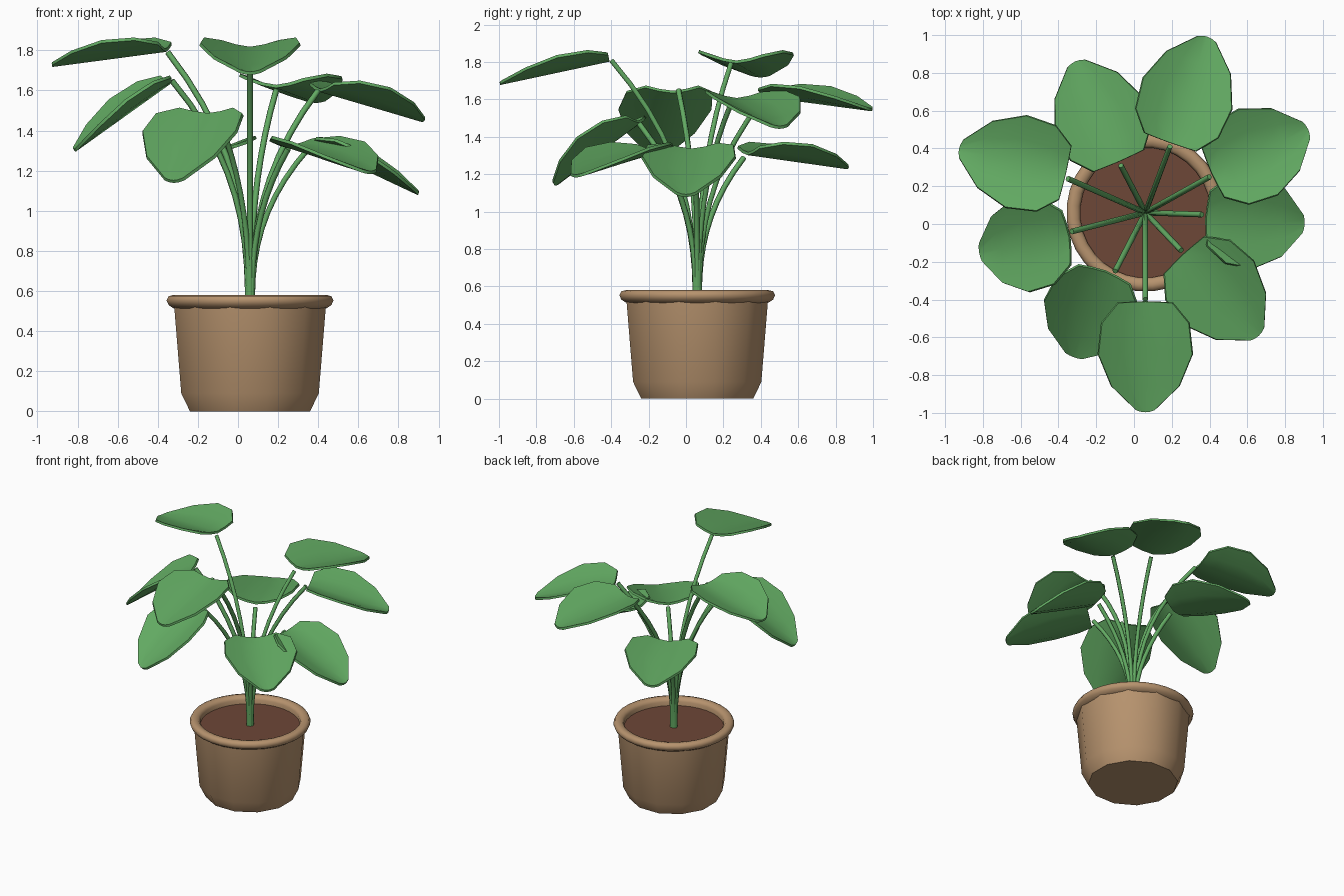
import bpy, bmesh, math
from mathutils import Vector

if "Cube" in bpy.data.objects:
    bpy.data.objects.remove(bpy.data.objects["Cube"])

CX, CY = 0.06, 0.06   # pot axis


def material(name, rgb):
    m = bpy.data.materials.new(name)
    m.diffuse_color = (*rgb, 1)
    m.use_nodes = True
    m.node_tree.nodes["Principled BSDF"].inputs["Base Color"].default_value = m.diffuse_color
    return m


GREEN = material("leaf green", (0.122, 0.40, 0.122))
CLAY = material("tan clay", (0.47, 0.29, 0.155))
EARTH = material("brown soil", (0.155, 0.063, 0.038))


def finish(name, bm, mat, angle):
    bmesh.ops.recalc_face_normals(bm, faces=bm.faces)
    mesh = bpy.data.meshes.new(name)
    bm.to_mesh(mesh)
    bm.free()
    obj = bpy.data.objects.new(name, mesh)
    bpy.context.collection.objects.link(obj)
    mesh.materials.append(mat)
    bpy.ops.object.select_all(action='DESELECT')
    obj.select_set(True)
    bpy.context.view_layer.objects.active = obj
    bpy.ops.object.shade_smooth_by_angle(angle=math.radians(angle))
    return obj


def lathe(name, profile, sides, mat, closed=False, cap=False, angle=35):
    """Turn a (radius, height) profile around the pot axis."""
    bm = bmesh.new()
    rings = []
    for r, z in profile:
        rings.append([bm.verts.new((CX + r * math.cos(a), CY + r * math.sin(a), z))
                      for a in (math.tau * (i + 0.5) / sides for i in range(sides))])
    pairs = list(zip(rings, rings[1:]))
    if closed:
        pairs.append((rings[-1], rings[0]))
    for lo, hi in pairs:
        for i in range(sides):
            j = (i + 1) % sides
            bm.faces.new((lo[i], lo[j], hi[j], hi[i]))
    if cap:
        bm.faces.new(rings[0])
    return finish(name, bm, mat, angle)


# Pot: faceted body, rounded rim, inner wall and soil
lathe("pot_body", [(0.31, 0), (0.355, 0.09), (0.392, 0.53)], 12, CLAY, cap=True)
lathe("pot_rim", [(0.345, 0.50), (0.385, 0.515), (0.408, 0.53), (0.418, 0.553),
                  (0.408, 0.574), (0.385, 0.58), (0.358, 0.574), (0.345, 0.555)],
      32, CLAY, closed=True, angle=60)
lathe("soil", [(0.35, 0.525)], 32, EARTH, cap=True)


def stem(name, end):
    """Thin stalk that rises from the soil and bends outward."""
    root, n = Vector((CX, CY, 0.5)), 10
    curve = bpy.data.curves.new(name, 'CURVE')
    curve.dimensions = '3D'
    curve.bevel_depth = 0.015
    curve.bevel_resolution = 1
    curve.use_fill_caps = True
    spline = curve.splines.new('POLY')
    spline.points.add(n)
    az = math.atan2(end.y - CY, end.x - CX)
    for i, p in enumerate(spline.points):
        s = i / n
        h = s ** 2.5
        start = 0.012 * (1 - s)
        p.co = (CX + start * math.cos(az) + (end.x - CX) * h,
                CY + start * math.sin(az) + (end.y - CY) * h,
                root.z + (end.z - root.z) * s, 1)
    obj = bpy.data.objects.new(name, curve)
    bpy.context.collection.objects.link(obj)
    curve.materials.append(GREEN)
    bpy.ops.object.select_all(action='DESELECT')
    obj.select_set(True)
    bpy.context.view_layer.objects.active = obj
    bpy.ops.object.convert(target='MESH')
    bpy.ops.object.shade_smooth_by_angle(angle=math.radians(65))


# Half-outline of a leaf: (fraction of length, half width)
OUTLINE = [(0, 0.145), (0.17, 0.232), (0.45, 0.25), (0.75, 0.18), (0.98, 0.05)]


def leaf(name, base, tip):
    """Cupped shield-shaped blade with a straight midrib from base to tip."""
    along = tip - base
    side = Vector((0, 0, 1)).cross(along).normalized()
    up = along.cross(side).normalized()
    bm = bmesh.new()
    rows = []
    for t, w in OUTLINE:
        row = []
        for v in (-1, -0.5, 0, 0.5, 1):
            y = v * w
            tt = t + (0.02 * (1 - v * v) if t > 0.9 else 0)
            cup = 0.078 * (abs(y) / 0.25) ** 1.5
            row.append(bm.verts.new(base + along * tt + side * y + up * cup))
        rows.append(row)
    for a, b in zip(rows, rows[1:]):
        for i in range(4):
            bm.faces.new((a[i], a[i + 1], b[i + 1], b[i]))
    obj = finish(name, bm, GREEN, 50)
    mod = obj.modifiers.new("thickness", 'SOLIDIFY')
    mod.thickness = 0.016
    mod.offset = 0
    bpy.ops.object.modifier_apply(modifier=mod.name)
    bpy.ops.object.shade_smooth_by_angle(angle=math.radians(50))


# Each plant arm: stem end, leaf base, leaf tip
ARMS = [
    ((0.19, 0.41, 1.60), (0.19, 0.43, 1.62), (0.39, 0.99, 1.545)),
    ((0.40, 0.25, 1.60), (0.41, 0.27, 1.60), (0.92, 0.50, 1.45)),
    ((0.36, 0.05, 1.32), (0.38, 0.03, 1.33), (0.90, 0.00, 1.085)),
    ((0.25, -0.14, 1.31), (0.26, -0.16, 1.32), (0.66, -0.59, 1.19)),
    ((0.06, -0.40, 1.81), (0.06, -0.41, 1.81), (0.06, -0.995, 1.685)),
    ((-0.10, -0.25, 1.47), (-0.15, -0.25, 1.48), (-0.32, -0.70, 1.145)),
    ((-0.33, -0.04, 1.65), (-0.34, -0.07, 1.64), (-0.815, -0.15, 1.30)),
    ((-0.35, 0.24, 1.79), (-0.36, 0.27, 1.80), (-0.925, 0.40, 1.725)),
    ((-0.07, 0.31, 1.29), (-0.08, 0.33, 1.31), (-0.31, 0.86, 1.235)),
]
for k, (end, base, tip) in enumerate(ARMS, 1):
    stem(f"stem_{k}", Vector(end))
    leaf(f"leaf_{k}", Vector(base), Vector(tip))
